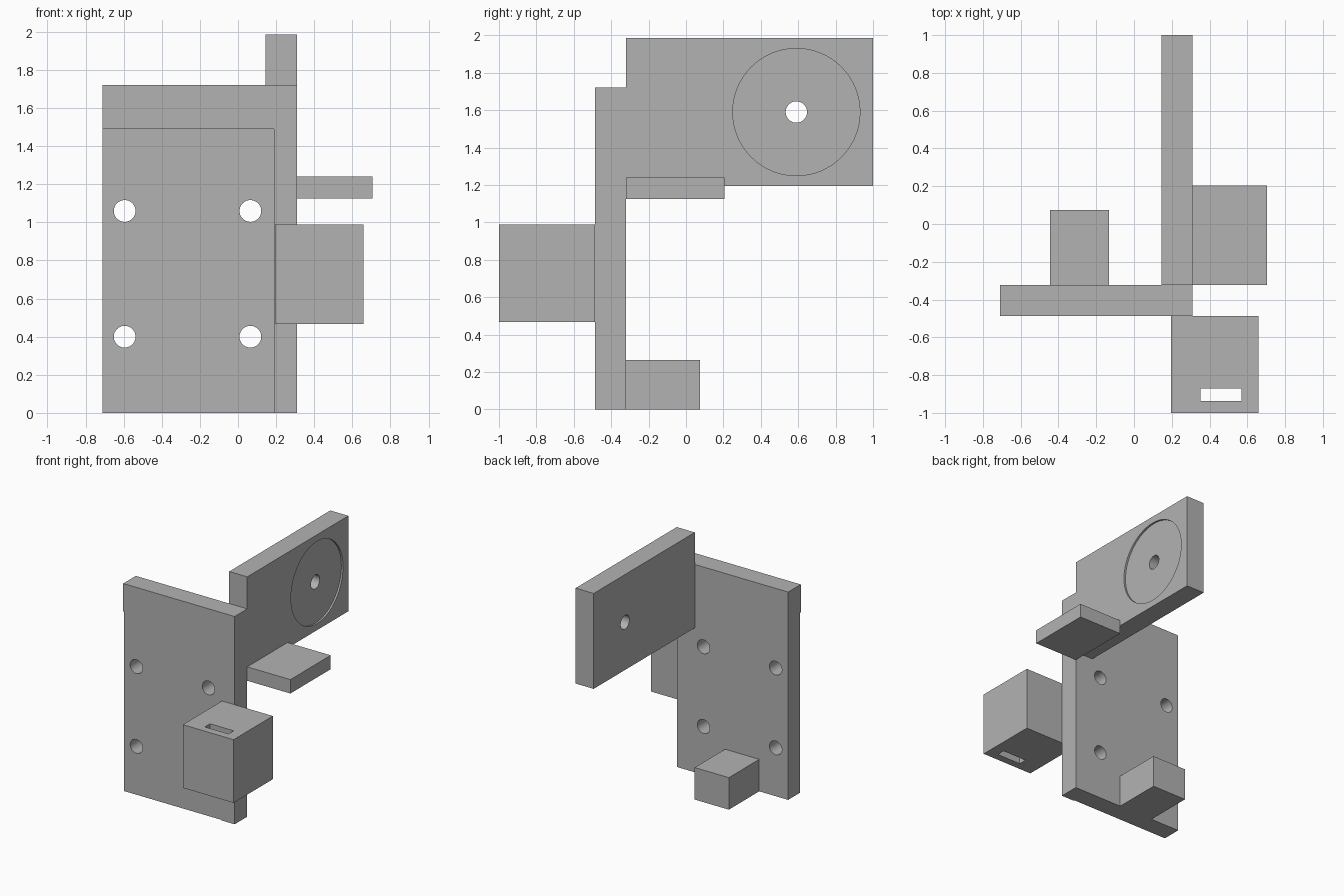
import bpy
import math
from mathutils import Vector

cube = bpy.data.objects.get("Cube")
if cube:
    bpy.data.objects.remove(cube, do_unlink=True)

grey = bpy.data.materials.new("plain grey")
grey.use_nodes = True
colour = (0.45, 0.45, 0.45, 1)
grey.diffuse_color = colour
grey.node_tree.nodes["Principled BSDF"].inputs["Base Color"].default_value = colour


def box(name, low, high):
    """Box between two opposite corners."""
    low, high = Vector(low), Vector(high)
    bpy.ops.mesh.primitive_cube_add(size=1, location=(low + high) / 2)
    obj = bpy.context.object
    obj.name = name
    obj.scale = high - low
    bpy.ops.object.transform_apply(location=False, rotation=False, scale=True)
    obj.data.materials.append(grey)
    return obj


def rod(name, centre, radius, length, axis):
    """Cylinder lying along x or y."""
    turn = (0, math.pi / 2, 0) if axis == "x" else (math.pi / 2, 0, 0)
    bpy.ops.mesh.primitive_cylinder_add(vertices=64, radius=radius, depth=length,
                                        location=centre, rotation=turn)
    obj = bpy.context.object
    obj.name = name
    obj.data.materials.append(grey)
    return obj


def cut(target, cutters):
    """Subtract each cutter, then discard it."""
    bpy.ops.object.select_all(action="DESELECT")
    target.select_set(True)
    bpy.context.view_layer.objects.active = target
    for cutter in cutters:
        cutter.hide_render = True
        mod = target.modifiers.new("cut", "BOOLEAN")
        mod.operation = "DIFFERENCE"
        mod.solver = "EXACT"
        mod.object = cutter
        bpy.ops.object.modifier_apply(modifier=mod.name)
        bpy.data.objects.remove(cutter, do_unlink=True)
    bpy.ops.object.shade_smooth_by_angle(angle=math.radians(30))


FRONT, BACK = -0.487, -0.322   # faces of the mounting plate
SIDE = 0.31                    # left side shared by plate and arm
HOLE = 0.057

# Mounting plate with a shallow front recess and four bolt holes
plate = box("mounting_plate", (-0.71, FRONT, 0), (SIDE, BACK, 1.72))
recess = box("recess_cutter", (-1, -0.7, -0.2), (0.19, FRONT + 0.008, 1.49))
holes = [rod("hole_cutter", (x, FRONT, z), HOLE, 1, "y")
         for x in (-0.595, 0.065) for z in (0.4, 1.06)]
cut(plate, [recess] + holes)

# Upright arm with a shallow round seat and a centre hole
arm = box("side_arm", (0.145, BACK, 1.195), (SIDE, 1, 1.985))
hub = (SIDE, 0.59, 1.59)
cut(arm, [rod("seat_cutter", hub, 0.34, 0.03, "x"),
          rod("hub_cutter", hub, HOLE, 1, "x")])

# Front block with a vertical slot
block = box("front_block", (0.195, -1, 0.467), (0.66, FRONT, 0.99))
cut(block, [box("slot_cutter", (0.353, -0.938, 0), (0.57, -0.87, 1.5))])

# Side shelf and rear foot
box("side_shelf", (SIDE, BACK, 1.125), (0.705, 0.205, 1.24))
box("rear_foot", (-0.445, BACK, 0), (-0.132, 0.075, 0.265))
